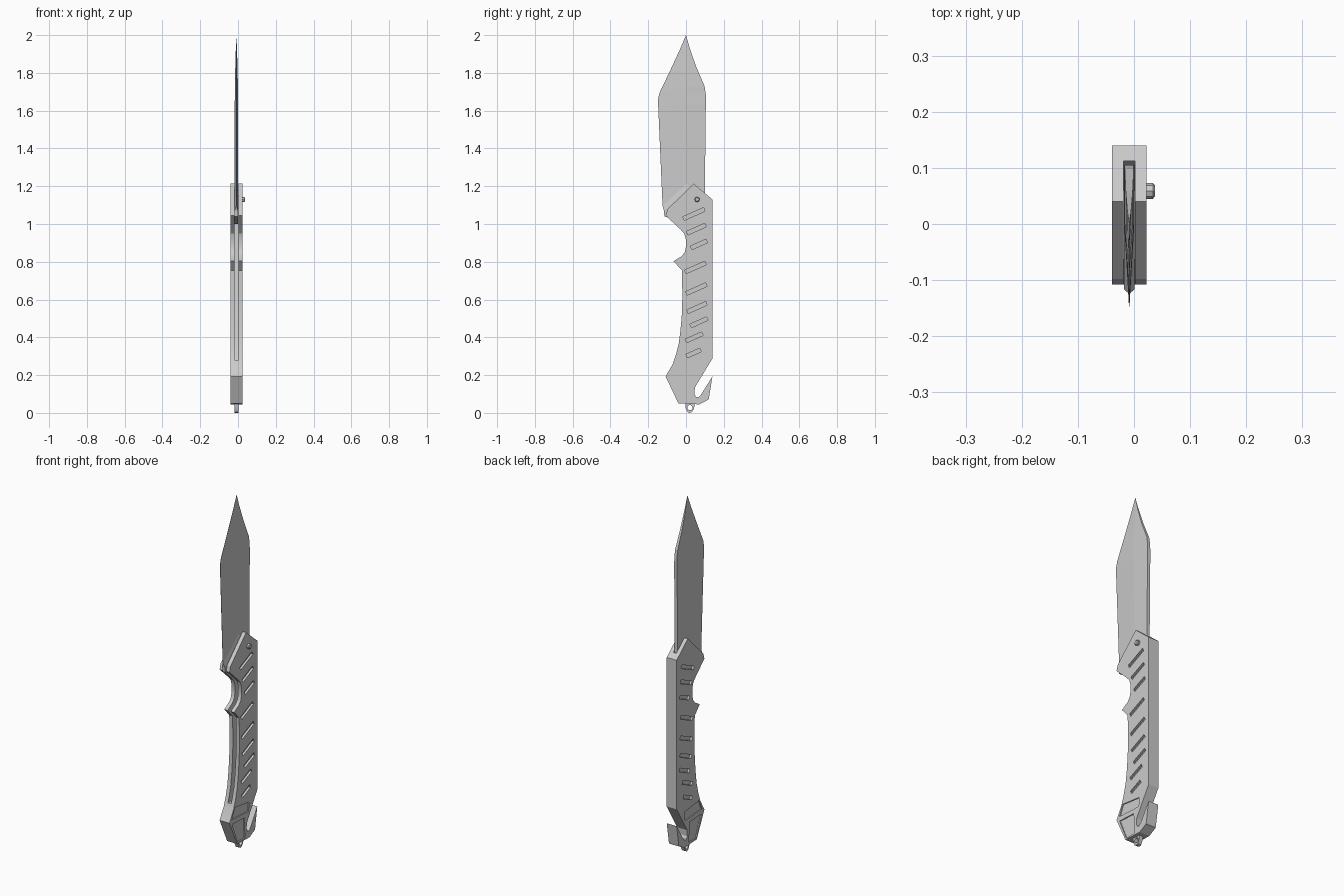
import bpy
import bmesh
from math import cos, sin, radians, pi

default_cube = bpy.data.objects.get("Cube")
if default_cube:
    bpy.data.objects.remove(default_cube, do_unlink=True)

MID = -0.0085         # centre plane of the knife
HALF_HANDLE = 0.031   # half thickness of the handle
HALF_BLADE = 0.009    # half thickness of the blade stock

grey = bpy.data.materials.new("satin grey")
grey.use_nodes = True
grey.diffuse_color = (0.6, 0.6, 0.6, 1)
grey.node_tree.nodes["Principled BSDF"].inputs["Base Color"].default_value = grey.diffuse_color


def add_prism(bm, outline, x_low, x_high):
    """Extrude a (y, z) outline along x."""
    low = [bm.verts.new((x_low, y, z)) for y, z in outline]
    high = [bm.verts.new((x_high, y, z)) for y, z in outline]
    bm.faces.new(low)
    bm.faces.new(high[::-1])
    for i in range(len(outline)):
        j = (i + 1) % len(outline)
        bm.faces.new((low[i], high[i], high[j], low[j]))


def finish(bm, name):
    """Turn a bmesh into a named object."""
    bmesh.ops.recalc_face_normals(bm, faces=bm.faces)
    mesh = bpy.data.meshes.new(name)
    bm.to_mesh(mesh)
    bm.free()
    mesh.materials.append(grey)
    obj = bpy.data.objects.new(name, mesh)
    bpy.context.collection.objects.link(obj)
    return obj


def activate(obj):
    bpy.ops.object.select_all(action="DESELECT")
    obj.select_set(True)
    bpy.context.view_layer.objects.active = obj


def carve(obj, cutter):
    """Subtract the cutter and discard it."""
    cutter.hide_render = True
    modifier = obj.modifiers.new("carve", "BOOLEAN")
    modifier.operation = "DIFFERENCE"
    modifier.solver = "EXACT"
    modifier.object = cutter
    activate(obj)
    bpy.ops.object.modifier_apply(modifier=modifier.name)
    bpy.data.objects.remove(cutter, do_unlink=True)


def circle(y, z, radius, sides):
    return [(y + radius * cos(2 * pi * i / sides), z + radius * sin(2 * pi * i / sides))
            for i in range(sides)]


def slanted_bar(y, z, length, width, angle):
    c, s = cos(angle), sin(angle)
    corners = [(-1, -1), (1, -1), (1, 1), (-1, 1)]
    return [(y + (a * length * c - b * width * s) / 2, z + (a * length * s + b * width * c) / 2)
            for a, b in corners]


# Handle: outline with finger notch, curved belly and strap-cutter hook
handle_outline = [
    (0.04, 1.214), (0.14, 1.13), (0.14, 0.288), (0.047, 0.135), (0.045, 0.1),
    (0.053, 0.085), (0.066, 0.083), (0.078, 0.095), (0.14, 0.193), (0.12, 0.071),
    (0.071, 0.045), (-0.04, 0.05), (-0.108, 0.193), (-0.071, 0.257), (-0.053, 0.31),
    (-0.038, 0.37), (-0.029, 0.44), (-0.022, 0.52), (-0.019, 0.62), (-0.022, 0.755),
    (-0.066, 0.803), (-0.022, 0.83), (-0.007, 0.85), (0, 0.88), (-0.001, 0.92),
    (-0.01, 0.95), (-0.03, 0.972), (-0.108, 1.045), (-0.098, 1.077),
]
bm = bmesh.new()
add_prism(bm, handle_outline, MID - HALF_HANDLE, MID + HALF_HANDLE)
handle = finish(bm, "handle")

# Cutters: blade slot, grip grooves and the two recessed end panels
grooves = [
    (0.042, 1.053, 0.12), (0.055, 0.973, 0.105), (0.069, 0.892, 0.09),
    (0.05, 0.77, 0.116), (0.055, 0.656, 0.116), (0.058, 0.558, 0.11),
    (0.069, 0.48, 0.096), (0.043, 0.4, 0.095), (0.04, 0.317, 0.08),
]
panels = [
    [(-0.06, 0.262), (0.065, 0.246), (0.063, 0.195), (-0.086, 0.203)],
    [(-0.084, 0.177), (0.024, 0.172), (0.03, 0.057), (-0.034, 0.057)],
]
bm = bmesh.new()
slot = [(-0.2, 0.28), (0.06, 0.28), (0.112, 0.4), (0.112, 1.3), (-0.2, 1.3)]
add_prism(bm, slot, MID - 0.01, MID + 0.01)
for side in (-1, 1):
    outside = MID + side * (HALF_HANDLE + 0.02)
    for y, z, length in grooves:
        bar = slanted_bar(y, z, length, 0.02, radians(24))
        add_prism(bm, bar, MID + side * (HALF_HANDLE - 0.012), outside)
    for panel in panels:
        add_prism(bm, panel, MID + side * (HALF_HANDLE - 0.006), outside)
carve(handle, finish(bm, "handle_cutter"))

# Blade: rows of spine, ridge and edge points from the tip to the tang,
# each as spine y, z, ridge y, z, edge y, z, body and edge half thickness
thin = 0.0005
blade_rows = [
    (0, 2, 0, 2, 0, 2, 0, 0),
    (0.02, 1.93, 0, 1.93, -0.034, 1.92, 0.003, thin),
    (0.055, 1.83, 0, 1.83, -0.085, 1.81, 0.006, thin),
    (0.098, 1.73, 0, 1.73, -0.14, 1.695, 0.008, thin),
    (0.105, 1.685, 0, 1.685, -0.147, 1.665, 0.008, thin),
    (0.105, 1.64, 0, 1.64, -0.147, 1.62, HALF_BLADE, thin),
    (0.1, 1.19, 0.005, 1.214, -0.124, 1.095, HALF_BLADE, thin),
    (0.1, 1.15, 0.02, 1.2, -0.117, 1.07, HALF_BLADE, HALF_BLADE),
    (0.1, 1.04, 0, 1.0, -0.114, 1.04, HALF_BLADE, HALF_BLADE),
]
bm = bmesh.new()
loops = []
for sy, sz, ry, rz, ey, ez, body, edge in blade_rows:
    ring = [(-body, sy, sz), (-body, ry, rz), (-edge, ey, ez),
            (edge, ey, ez), (body, ry, rz), (body, sy, sz)]
    loops.append([bm.verts.new((MID + x, y, z)) for x, y, z in ring])
for upper, lower in zip(loops, loops[1:]):
    for i in range(len(upper)):
        j = (i + 1) % len(upper)
        bm.faces.new((upper[i], upper[j], lower[j], lower[i]))
bm.faces.new(loops[-1])
bmesh.ops.remove_doubles(bm, verts=bm.verts, dist=0.0001)
blade = finish(bm, "blade")

# Lanyard ring under the handle
bm = bmesh.new()
ring_outline = [(-0.005, 0.06), (-0.002, 0.025), (0.008, 0.005), (0.02, 0),
                (0.032, 0.005), (0.043, 0.025), (0.047, 0.06)]
add_prism(bm, ring_outline, MID - 0.011, MID + 0.011)
lanyard_ring = finish(bm, "lanyard_ring")
bm = bmesh.new()
add_prism(bm, circle(0.021, 0.028, 0.014, 12), MID - 0.1, MID + 0.1)
carve(lanyard_ring, finish(bm, "ring_cutter"))

# Pivot stud on the left side, with a chamfered head
bm = bmesh.new()
add_prism(bm, circle(0.059, 1.13, 0.014, 8), 0.015, 0.0375)
head = [e for e in bm.edges if all(v.co.x > 0.03 for v in e.verts)]
bmesh.ops.bevel(bm, geom=head, offset=0.004, segments=1, affect="EDGES")
pivot_stud = finish(bm, "pivot_stud")

for obj in (handle, lanyard_ring):
    activate(obj)
    bpy.ops.object.shade_smooth_by_angle(angle=radians(25))
